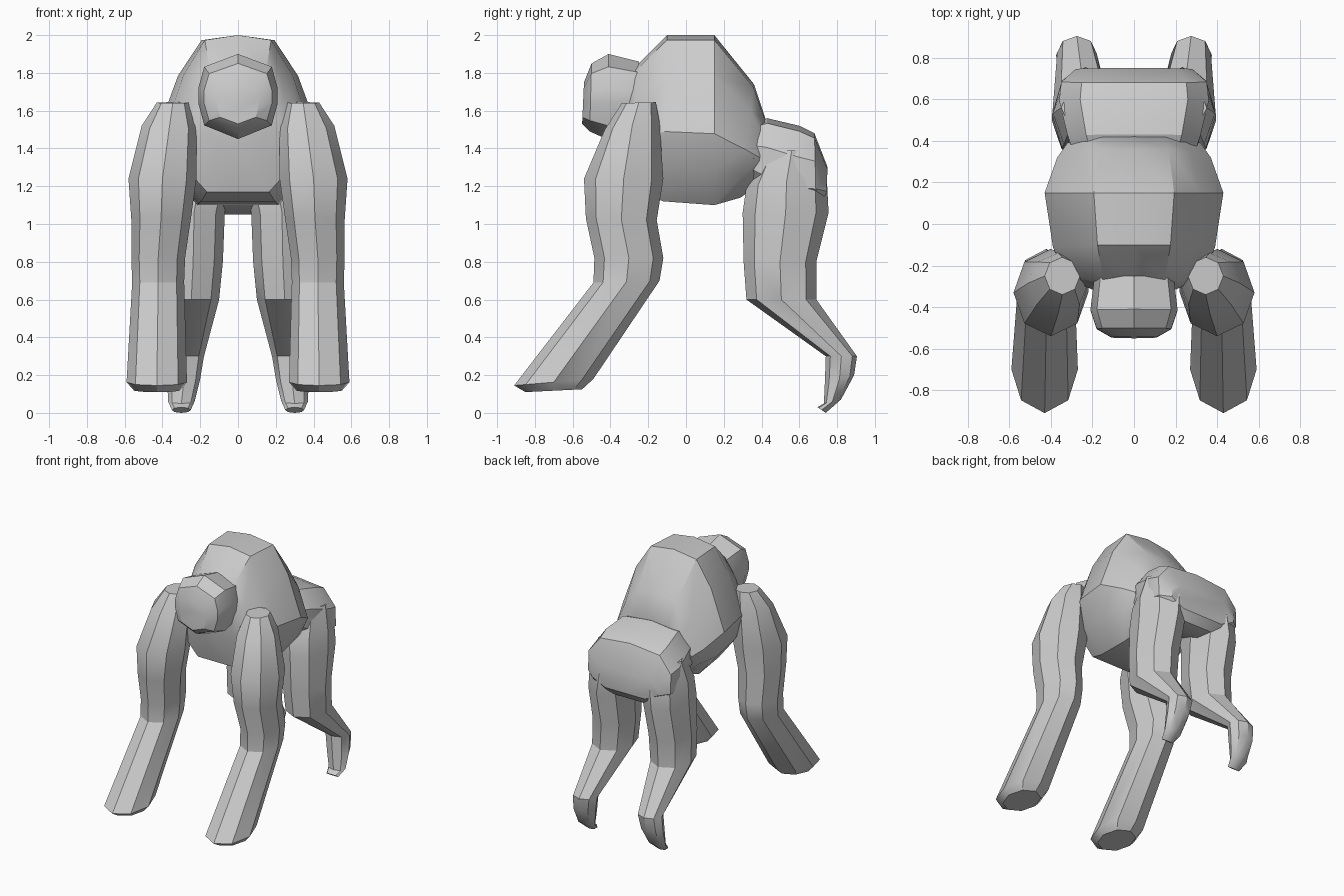
import bpy, bmesh, math

# Cross-sections: (sideways, lengthwise) fractions
OCT = [(math.sin(k * math.pi / 4), 0.5 - 0.5 * math.cos(k * math.pi / 4)) for k in range(8)]


def mirrored(half):
    return half + [(-s, t) for s, t in reversed(half) if s > 0]


TRUNK = mirrored([(0, 0), (0.5, 0), (0.86, 0.2), (1, 0.42), (0.74, 0.76), (0.45, 0.97), (0, 1)])
HIP = mirrored([(0, 0), (0.6, 0.0), (1, 0.3), (1, 0.65), (0.72, 0.94), (0, 1)])
HEAD = mirrored([(0, 0), (0.85, 0.16), (1, 0.42), (1, 0.6), (0.85, 0.85), (0, 1)])


def loft(name, section, rings, side=1):
    """Each ring: start y, start z, end y, end z, low x, high x."""
    bm = bmesh.new()
    loops = []
    for ya, za, yb, zb, x0, x1 in rings:
        cx, w = (x0 + x1) / 2, (x1 - x0) / 2
        loops.append([bm.verts.new((side * (cx + s * w), ya + t * (yb - ya), za + t * (zb - za)))
                      for s, t in section])
    n = len(section)
    for a, b in zip(loops, loops[1:]):
        for i in range(n):
            j = (i + 1) % n
            bm.faces.new((a[i], a[j], b[j], b[i]))
    bm.faces.new(loops[0])
    bm.faces.new(loops[-1])
    bmesh.ops.recalc_face_normals(bm, faces=bm.faces)
    mesh = bpy.data.meshes.new(name)
    bm.to_mesh(mesh)
    bm.free()
    obj = bpy.data.objects.new(name, mesh)
    bpy.context.collection.objects.link(obj)
    bpy.ops.object.select_all(action='DESELECT')
    obj.select_set(True)
    bpy.context.view_layer.objects.active = obj
    bpy.ops.object.shade_smooth_by_angle(angle=math.radians(32))
    return obj


# Humped torso, front to back
loft("torso", TRUNK, [
    (-0.32, 1.42, -0.31, 1.78, -0.20, 0.20),
    (-0.25, 1.17, -0.27, 1.83, -0.33, 0.33),
    (-0.12, 1.12, -0.10, 2.00, -0.39, 0.39),
    (0.15, 1.10, 0.15, 2.00, -0.43, 0.43),
    (0.29, 1.14, 0.36, 1.74, -0.37, 0.37),
    (0.37, 1.20, 0.42, 1.56, -0.32, 0.32)])

# Pelvis
loft("pelvis", HIP, [
    (0.34, 1.18, 0.38, 1.54, -0.30, 0.30),
    (0.42, 1.12, 0.43, 1.56, -0.32, 0.32),
    (0.58, 1.05, 0.60, 1.52, -0.36, 0.36),
    (0.69, 1.06, 0.68, 1.48, -0.35, 0.35),
    (0.74, 1.12, 0.75, 1.30, -0.28, 0.28)])

# Head
loft("head", HEAD, [
    (-0.55, 1.53, -0.54, 1.75, -0.11, 0.11),
    (-0.51, 1.49, -0.50, 1.85, -0.18, 0.18),
    (-0.42, 1.45, -0.41, 1.90, -0.21, 0.21),
    (-0.25, 1.48, -0.25, 1.86, -0.19, 0.19)])

for label, side in (("left", 1), ("right", -1)):
    # Thick arm, shoulder to fist
    loft(label + "_arm", OCT, [
        (-0.34, 1.64, -0.16, 1.645, 0.26, 0.43),
        (-0.43, 1.50, -0.14, 1.54, 0.22, 0.51),
        (-0.54, 1.24, -0.12, 1.24, 0.22, 0.58),
        (-0.53, 1.03, -0.155, 1.02, 0.25, 0.565),
        (-0.485, 0.82, -0.12, 0.82, 0.28, 0.565),
        (-0.49, 0.69, -0.14, 0.70, 0.285, 0.56),
        (-0.91, 0.145, -0.49, 0.18, 0.27, 0.59),
        (-0.85, 0.11, -0.55, 0.125, 0.31, 0.55)], side)
    # Hind leg, hip to toe
    loft(label + "_leg", OCT, [
        (0.42, 1.40, 0.70, 1.38, 0.06, 0.35),
        (0.32, 1.20, 0.745, 1.25, 0.03, 0.39),
        (0.30, 1.06, 0.755, 1.06, 0.07, 0.395),
        (0.305, 0.80, 0.69, 0.80, 0.08, 0.395),
        (0.32, 0.60, 0.69, 0.60, 0.10, 0.395),
        (0.74, 0.30, 0.905, 0.30, 0.18, 0.37),
        (0.735, 0.16, 0.89, 0.20, 0.20, 0.375),
        (0.73, 0.05, 0.82, 0.07, 0.23, 0.37),
        (0.695, 0.03, 0.74, 0.00, 0.25, 0.35)], side)
